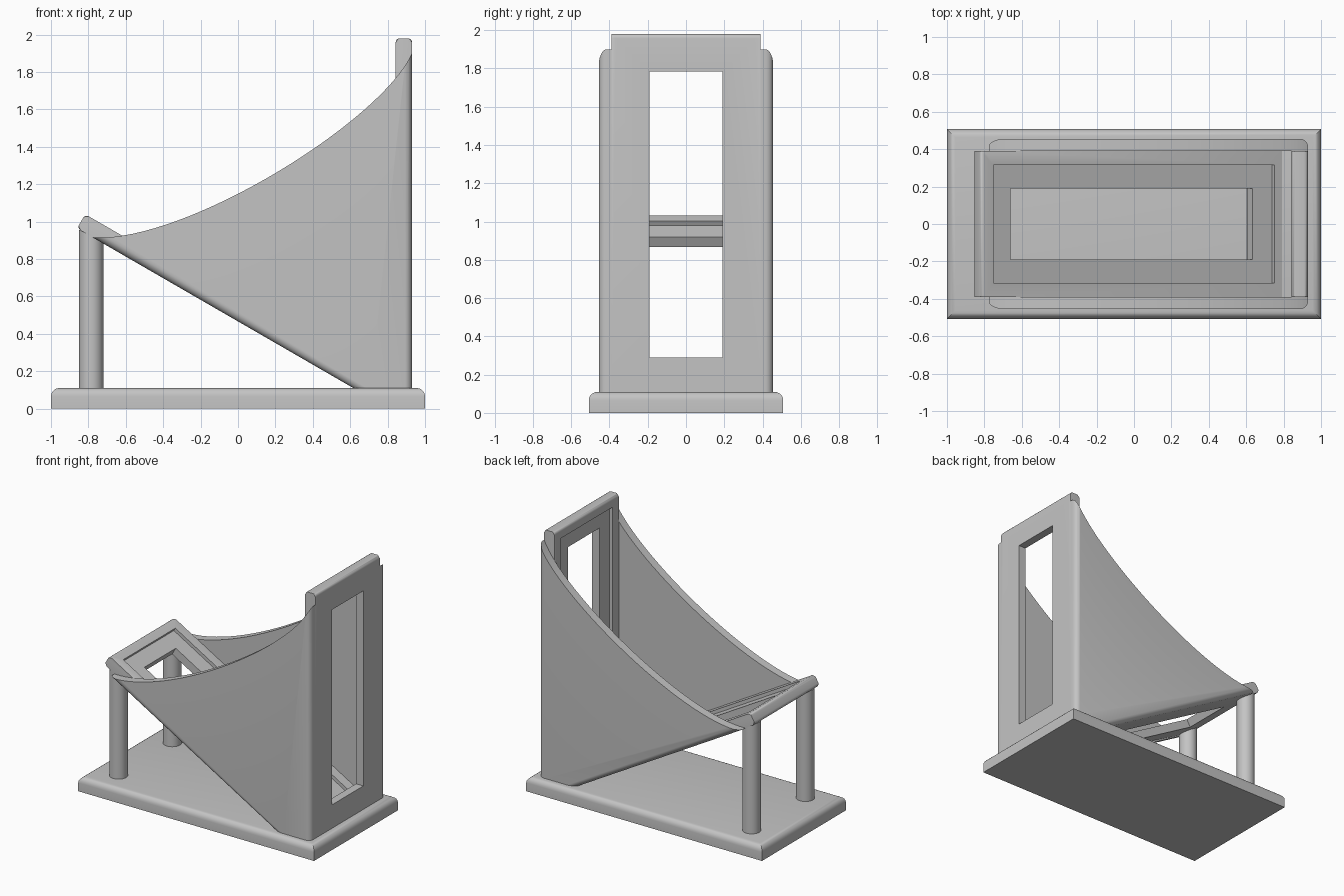
import bpy, bmesh
from math import sin, cos, radians
from mathutils import Vector

cube = bpy.data.objects.get("Cube")
if cube:
    bpy.data.objects.remove(cube, do_unlink=True)

# Single grey finish
grey = bpy.data.materials.new("plain_grey")
grey.use_nodes = True
COLOUR = (0.55, 0.55, 0.55, 1)
grey.diffuse_color = COLOUR
grey.node_tree.nodes["Principled BSDF"].inputs["Base Color"].default_value = COLOUR

BASE_TOP = 0.11
INNER, OUTER = 0.39, 0.455      # side wall faces in y
BACK = 0.93                     # outer face of the upright
THICK = 0.087
SLOPE = radians(30)


def finish(name, bm):
    bmesh.ops.recalc_face_normals(bm, faces=bm.faces)
    mesh = bpy.data.meshes.new(name)
    bm.to_mesh(mesh)
    bm.free()
    mesh.materials.append(grey)
    obj = bpy.data.objects.new(name, mesh)
    bpy.context.collection.objects.link(obj)
    bpy.ops.object.select_all(action='DESELECT')
    obj.select_set(True)
    bpy.context.view_layer.objects.active = obj
    bpy.ops.object.shade_smooth_by_angle(angle=radians(30))
    return obj


def round_edges(bm, edges, radius):
    bmesh.ops.bevel(bm, geom=edges, offset=radius, segments=5, profile=0.5,
                    affect='EDGES', clamp_overlap=True)


# Base slab with rounded top edges
bm = bmesh.new()
bmesh.ops.create_cube(bm, size=1)
for v in bm.verts:
    v.co = Vector((v.co.x * 2, v.co.y * 1.016, (v.co.z + 0.5) * BASE_TOP))
round_edges(bm, [e for e in bm.edges if all(v.co.z > 0.1 for v in e.verts)], 0.045)
finish("base", bm)


def framed_panel(name, corner, along, normal):
    """Panel with a stepped window, laid from its top end along a direction."""
    corner, along, normal = Vector(corner), Vector(along), Vector(normal)
    step = 0.025
    # start, end, half width, depth below the face
    loops = [(0, 1.885, INNER, THICK), (0, 1.885, INNER, 0),
             (0.075, 1.81, 0.315, 0), (0.075, 1.81, 0.315, step),
             (0.195, 1.69, 0.19, step), (0.195, 1.69, 0.19, THICK)]
    bm = bmesh.new()
    rings = []
    for a, b, w, d in loops:
        rings.append([bm.verts.new(corner + along * u - normal * d + Vector((0, y, 0)))
                      for u, y in ((a, -w), (b, -w), (b, w), (a, w))])
    for i, ring in enumerate(rings):
        nxt = rings[(i + 1) % len(rings)]
        for k in range(4):
            m = (k + 1) % 4
            bm.faces.new((ring[k], ring[m], nxt[m], nxt[k]))
    ends = [bm.edges.get((r[0], r[3])) for r in rings[:2]]
    round_edges(bm, ends, 0.022)
    finish(name, bm)


framed_panel("upright_panel", (BACK - THICK, 0, 1.98), (0, 0, -1), (-1, 0, 0))
framed_panel("sloping_panel", (-0.817, 0, 1.039),
             (cos(SLOPE), 0, -sin(SLOPE)), (sin(SLOPE), 0, cos(SLOPE)))


# Curved side walls, outer edges rounded along the slope and the back
def side_wall(name, side):
    ctrl = [Vector(p) for p in ((-0.775, 0.914), (-0.27, 0.89), (0.77, 1.54), (BACK, 1.9))]
    outline = []
    n = 32
    for i in range(n + 1):
        t = i / n
        s = 1 - t
        outline.append(ctrl[0] * s**3 + ctrl[1] * 3 * s * s * t
                       + ctrl[2] * 3 * s * t * t + ctrl[3] * t**3)
    outline += [Vector((BACK, 0.1)), Vector((0.634, 0.1))]
    bm = bmesh.new()
    face = bm.faces.new([bm.verts.new((p.x, side * INNER, p.y)) for p in outline])
    out = bmesh.ops.extrude_face_region(bm, geom=[face], use_keep_orig=True)
    for v in out["geom"]:
        if isinstance(v, bmesh.types.BMVert):
            v.co.y = side * OUTER
    bmesh.ops.recalc_face_normals(bm, faces=bm.faces)
    radius = 0.042
    across = Vector((0, side, 0))
    for point, facing in ((Vector((BACK, 0, 1)), Vector((1, 0, 0))),
                          (Vector((0.634, 0, 0.1)), Vector((-sin(SLOPE), 0, -cos(SLOPE))))):
        centre = point - facing * radius + across * (OUTER - radius)
        for deg in range(15, 90, 15):
            a = radians(deg)
            nrm = facing * cos(a) + across * sin(a)
            bmesh.ops.bisect_plane(bm, geom=bm.verts[:] + bm.edges[:] + bm.faces[:],
                                   plane_co=centre + nrm * radius, plane_no=nrm,
                                   clear_outer=True)
            bmesh.ops.holes_fill(bm, edges=bm.edges[:], sides=0)
    finish(name, bm)


# Round legs under the low end
def leg(name, y):
    bm = bmesh.new()
    low, high = 0.09, 0.955
    bmesh.ops.create_cone(bm, cap_ends=True, segments=48, radius1=0.065,
                          radius2=0.065, depth=high - low)
    bmesh.ops.translate(bm, verts=bm.verts, vec=(-0.785, y, (low + high) / 2))
    finish(name, bm)


for side, label in ((-1, "front"), (1, "back")):
    side_wall(label + "_side_wall", side)
    leg(label + "_leg", side * 0.325)
